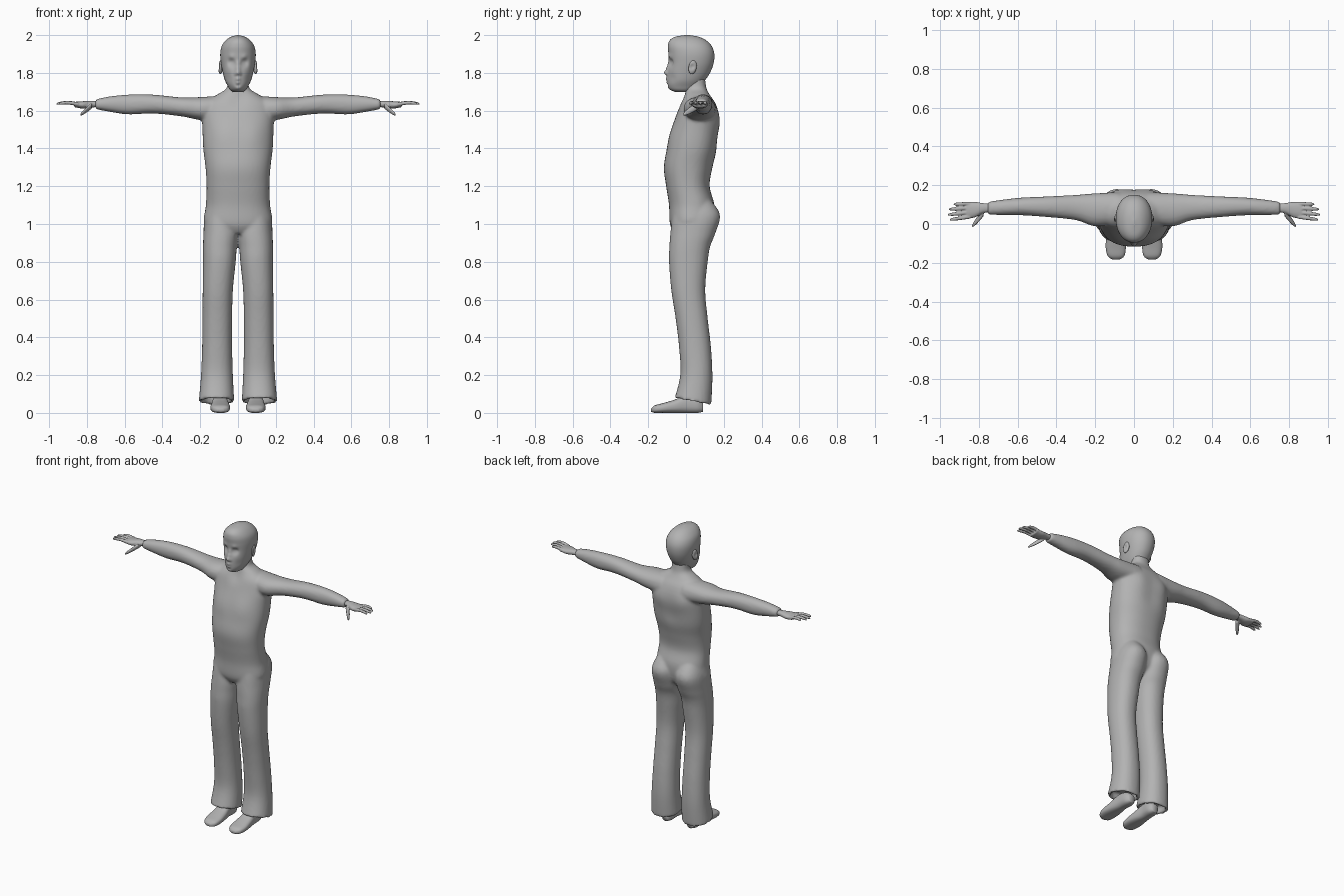
import bpy, bmesh, math
from mathutils import Vector, Matrix

cube = bpy.data.objects.get("Cube")
if cube:
    bpy.data.objects.remove(cube, do_unlink=True)

grey = bpy.data.materials.new("plain grey")
grey.use_nodes = True
grey.diffuse_color = (0.45, 0.45, 0.45, 1)
grey.node_tree.nodes["Principled BSDF"].inputs["Base Color"].default_value = grey.diffuse_color


def spline(rows, steps):
    """Smoothly interpolate a list of cross-section rows."""
    result = []
    last = len(rows) - 1
    for i in range(last):
        a, b, c, d = (rows[max(0, min(last, i + k))] for k in (-1, 0, 1, 2))
        for s in range(steps):
            t = s / steps
            result.append([0.5 * (2 * q + (r - p) * t + (2 * p - 5 * q + 4 * r - u) * t * t
                                  + (3 * q - p - 3 * r + u) * t ** 3)
                           for p, q, r, u in zip(a, b, c, d)])
    result.append(list(rows[last]))
    return result


def loft(bm, axis, rows, sides=32, steps=5, power=2.2, mirror=False, hollow=False):
    """Skin rounded sections; each row is position, then low/high on the other two axes."""
    others = [k for k in range(3) if k != axis]
    sections = spline(rows, steps)
    if hollow:
        t, a, b, c, d = sections[-1]
        da, dc = (b - a) * 0.1, (d - c) * 0.1
        inner = [a + da, b - da, c + dc, d - dc]
        sections += [[t] + inner, [t + 0.05] + inner]
    rings = []
    for t, a, b, c, d in sections:
        ring = []
        for i in range(sides):
            ang = math.tau * i / sides
            co = Vector()
            co[axis] = t
            for k, lo, hi, f in ((others[0], a, b, math.cos(ang)), (others[1], c, d, math.sin(ang))):
                co[k] = (lo + hi) / 2 + (hi - lo) / 2 * math.copysign(abs(f) ** (2 / power), f)
            if mirror:
                co.x = -co.x
            ring.append(bm.verts.new(co))
        rings.append(ring)
    for low, high in zip(rings, rings[1:]):
        for i in range(sides):
            j = (i + 1) % sides
            bm.faces.new((low[i], low[j], high[j], high[i]))
    bm.faces.new(rings[0])
    bm.faces.new(rings[-1])


def finish(name, bm, voxel=None, smooth=0):
    bmesh.ops.recalc_face_normals(bm, faces=bm.faces[:])
    for f in bm.faces:
        f.smooth = True
    mesh = bpy.data.meshes.new(name)
    bm.to_mesh(mesh)
    bm.free()
    mesh.materials.append(grey)
    ob = bpy.data.objects.new(name, mesh)
    bpy.context.collection.objects.link(ob)
    if voxel:
        mod = ob.modifiers.new("fuse", "REMESH")
        mod.mode = "VOXEL"
        mod.voxel_size = voxel
        mod.use_smooth_shade = True
        mod = ob.modifiers.new("soften", "SMOOTH")
        mod.factor = 0.5
        mod.iterations = smooth
    return ob


def push(verts, centre, radius, offset):
    """Sculpting dab with a soft falloff."""
    centre, offset = Vector(centre), Vector(offset)
    for v in verts:
        v.co += offset * math.exp(-((v.co - centre).length / radius) ** 2)


# Clothed body: trunk and neck, flared legs and sleeves fused together
body = bmesh.new()
trunk = [(0.95, 0.1, -0.06, 0.1), (1, 0.178, -0.085, 0.14), (1.1, 0.17, -0.09, 0.15),
         (1.2, 0.166, -0.105, 0.125), (1.3, 0.172, -0.117, 0.14), (1.4, 0.184, -0.1, 0.165),
         (1.5, 0.188, -0.075, 0.175), (1.58, 0.19, -0.05, 0.172), (1.64, 0.175, -0.03, 0.155),
         (1.685, 0.11, -0.01, 0.125), (1.72, 0.06, 0, 0.108), (1.78, 0.055, 0.01, 0.1)]
loft(body, 2, [(z, -w, w, front, back) for z, w, front, back in trunk], power=2.3, sides=48)

leg = [(1.14, 0.03, 0.14, -0.04, 0.12), (1.05, 0, 0.175, -0.07, 0.18), (0.95, -0.004, 0.183, -0.083, 0.155),
       (0.88, 0.006, 0.185, -0.088, 0.128), (0.8, 0.012, 0.185, -0.09, 0.115),
       (0.65, 0.027, 0.187, -0.078, 0.102), (0.5, 0.031, 0.188, -0.055, 0.115),
       (0.35, 0.031, 0.19, -0.037, 0.132), (0.2, 0.027, 0.196, -0.03, 0.14),
       (0.06, 0.02, 0.208, -0.06, 0.134)]
arm = [(0.08, 0, 0.16, 1.54, 1.68), (0.2, -0.012, 0.158, 1.55, 1.672), (0.3, 0.02, 0.15, 1.57, 1.67),
       (0.45, 0.036, 0.142, 1.585, 1.685), (0.58, 0.045, 0.136, 1.58, 1.685),
       (0.68, 0.046, 0.125, 1.594, 1.675), (0.755, 0.048, 0.114, 1.608, 1.66)]
for side in (False, True):
    loft(body, 2, leg, mirror=side, hollow=True)
    loft(body, 0, arm, mirror=side)
# Rake the hems so that they drop toward the heel
for v in body.verts:
    if v.co.z < 0.25:
        v.co.z -= 0.25 * (v.co.y - 0.04) * (1 - v.co.z / 0.25)
# Collarbone hollow, chest and spine groove
push(body.verts, (0, -0.02, 1.65), 0.04, (0, 0.01, 0))
push(body.verts, (0, 0.17, 1.45), 0.06, (0, -0.008, 0))
for s in (-1, 1):
    push(body.verts, (s * 0.08, -0.08, 1.47), 0.07, (0, -0.008, 0))
    push(body.verts, (s * 0.09, 0.17, 1.55), 0.06, (0, 0.01, 0))
finish("clothed_body", body, 0.009, 5)

# Hands: palm, four fingers and a thumb
palm = [(0.735, 0.062, 0.103, 1.62, 1.65), (0.78, 0.055, 0.108, 1.616, 1.652),
        (0.82, 0.034, 0.114, 1.611, 1.65), (0.865, 0.028, 0.114, 1.618, 1.647)]
fingers = [(0.037, 0.022, 0.95), (0.06, 0.048, 0.96), (0.082, 0.076, 0.955), (0.104, 0.102, 0.93)]
for side, label in ((False, "left"), (True, "right")):
    hand = bmesh.new()
    loft(hand, 0, palm, sides=24, mirror=side)
    for root, tip, reach in fingers:
        rows = []
        for t, r in ((0, 0.01), (0.5, 0.0095), (0.85, 0.008), (1, 0.004)):
            x, y = 0.845 + (reach - 0.845) * t, root + (tip - root) * t
            z = 1.634 + 0.014 * t * (1 - t) * 2 + 0.002 * t
            rows.append((x, y - r, y + r, z - r, z + r))
        loft(hand, 0, rows, sides=12, mirror=side)
    rows = []
    for t, r in ((0, 0.02), (0.4, 0.019), (0.8, 0.014), (1, 0.006)):
        x, y, z = 0.775 + 0.06 * t, 0.06 - 0.072 * t, 1.626 - 0.048 * t
        rows.append((x, y - r, y + r, z - r * 0.8, z + r * 0.8))
    loft(hand, 0, rows, sides=12, mirror=side)
    finish(label + "_hand", hand, 0.004, 2)

# Shoes with flat soles
shoe = [(-0.184, 0.075, 0.11, 0.006, 0.024), (-0.165, 0.05, 0.135, 0, 0.04), (-0.12, 0.042, 0.146, 0, 0.052),
        (-0.06, 0.046, 0.142, 0, 0.07), (0, 0.055, 0.135, 0, 0.095), (0.06, 0.055, 0.13, 0, 0.085),
        (0.09, 0.07, 0.115, 0.006, 0.06)]
for side, label in ((False, "left"), (True, "right")):
    bm = bmesh.new()
    loft(bm, 1, shoe, power=2.6, mirror=side)
    for v in bm.verts:
        v.co.z = max(0, v.co.z)
    finish(label + "_shoe", bm)

# Bald head, sculpted with soft dabs
head = bmesh.new()
skull = [(1.698, 0.025, -0.055, 0.03), (1.71, 0.042, -0.08, 0.05), (1.73, 0.054, -0.094, 0.075),
         (1.76, 0.069, -0.098, 0.1), (1.8, 0.08, -0.097, 0.127), (1.85, 0.09, -0.091, 0.146),
         (1.9, 0.094, -0.093, 0.15), (1.94, 0.087, -0.096, 0.137), (1.97, 0.067, -0.088, 0.11),
         (1.99, 0.04, -0.06, 0.07), (2, 0.006, -0.005, 0.02)]
loft(head, 2, [(z, -w, w, front, back) for z, w, front, back in skull], sides=96, steps=8, power=2.15)
for s in (-1, 1):
    push(head.verts, (s * 0.036, -0.085, 1.855), 0.02, (0, 0.017, 0))
    push(head.verts, (s * 0.036, -0.072, 1.853), 0.011, (0, -0.006, 0))
    push(head.verts, (s * 0.035, -0.085, 1.882), 0.016, (0, -0.005, 0))
    push(head.verts, (s * 0.012, -0.1, 1.793), 0.008, (0, -0.007, 0))
    push(head.verts, (s * 0.05, -0.07, 1.77), 0.025, (0, 0.005, 0))
for z, radius, depth in ((1.85, 0.014, -0.008), (1.825, 0.013, -0.011), (1.802, 0.013, -0.019),
                         (1.768, 0.013, -0.009), (1.758, 0.006, 0.007), (1.748, 0.011, -0.006),
                         (1.734, 0.012, 0.005), (1.715, 0.02, -0.007)):
    push(head.verts, (0, -0.097, z), radius, (0, depth, 0))
finish("head", head)

# Ears: flattened ovals with a hollowed outer face
for s, label in ((1, "left"), (-1, "right")):
    ear = bmesh.new()
    place = (Matrix.Translation((s * 0.092, 0.035, 1.83)) @ Matrix.Rotation(s * 0.3, 4, "Z")
             @ Matrix.Rotation(-0.2, 4, "X") @ Matrix.Diagonal((0.011, 0.022, 0.037, 1)))
    bmesh.ops.create_uvsphere(ear, u_segments=32, v_segments=20, radius=1, matrix=place)
    push(ear.verts, (s * 0.105, 0.033, 1.832), 0.014, (-s * 0.009, 0, 0))
    finish(label + "_ear", ear)
